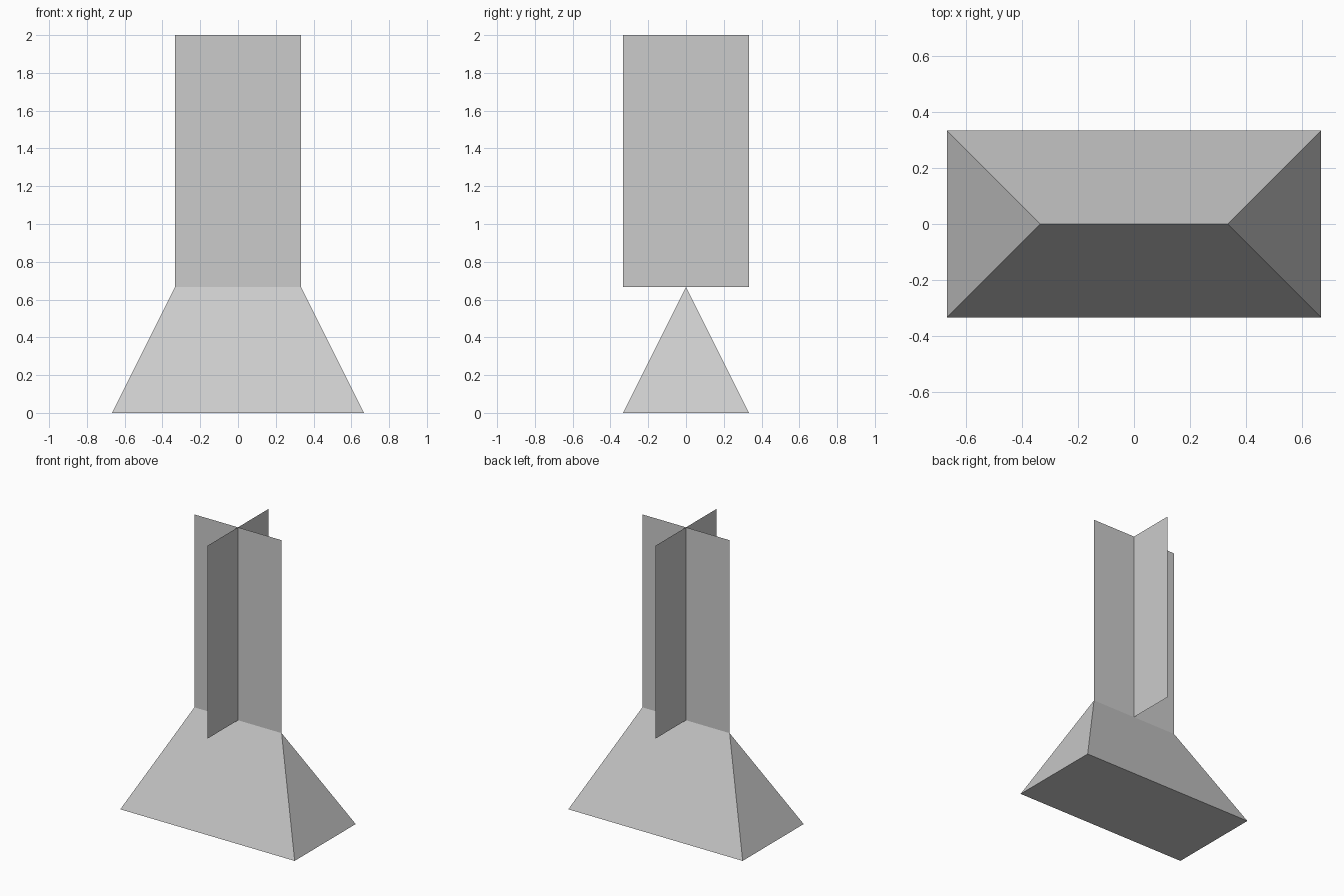
import bpy, bmesh
from math import pi
from mathutils import Matrix, Vector

if "Cube" in bpy.data.objects:
    bpy.data.objects.remove(bpy.data.objects["Cube"])

U = 1 / 3  # model module: blade half width


def add_object(name, bm):
    bmesh.ops.recalc_face_normals(bm, faces=bm.faces)
    mesh = bpy.data.meshes.new(name)
    bm.to_mesh(mesh)
    bm.free()
    obj = bpy.data.objects.new(name, mesh)
    bpy.context.collection.objects.link(obj)
    return obj


# Hipped base: a box whose top is pinched into a ridge along x
bm = bmesh.new()
bmesh.ops.create_cube(bm, size=1)
for v in bm.verts:
    top = v.co.z > 0
    v.co = Vector((v.co.x * (2 * U if top else 4 * U),
                   0 if top else v.co.y * 2 * U,
                   2 * U if top else 0))
bmesh.ops.remove_doubles(bm, verts=bm.verts, dist=1e-4)
bmesh.ops.dissolve_degenerate(bm, edges=bm.edges, dist=1e-4)
add_object("hipped_base", bm)

# Crossed upright blades: four thin sheets meeting on the centre line
bm = bmesh.new()
for i in range(4):
    turn = Matrix.Rotation(i * pi / 2, 3, 'Z')
    profile = [(0, 2 * U), (U, 2 * U), (U, 2), (0, 2)]
    bm.faces.new([bm.verts.new(turn @ Vector((x, 0, z))) for x, z in profile])
bmesh.ops.remove_doubles(bm, verts=bm.verts, dist=1e-4)
add_object("crossed_blades", bm)
